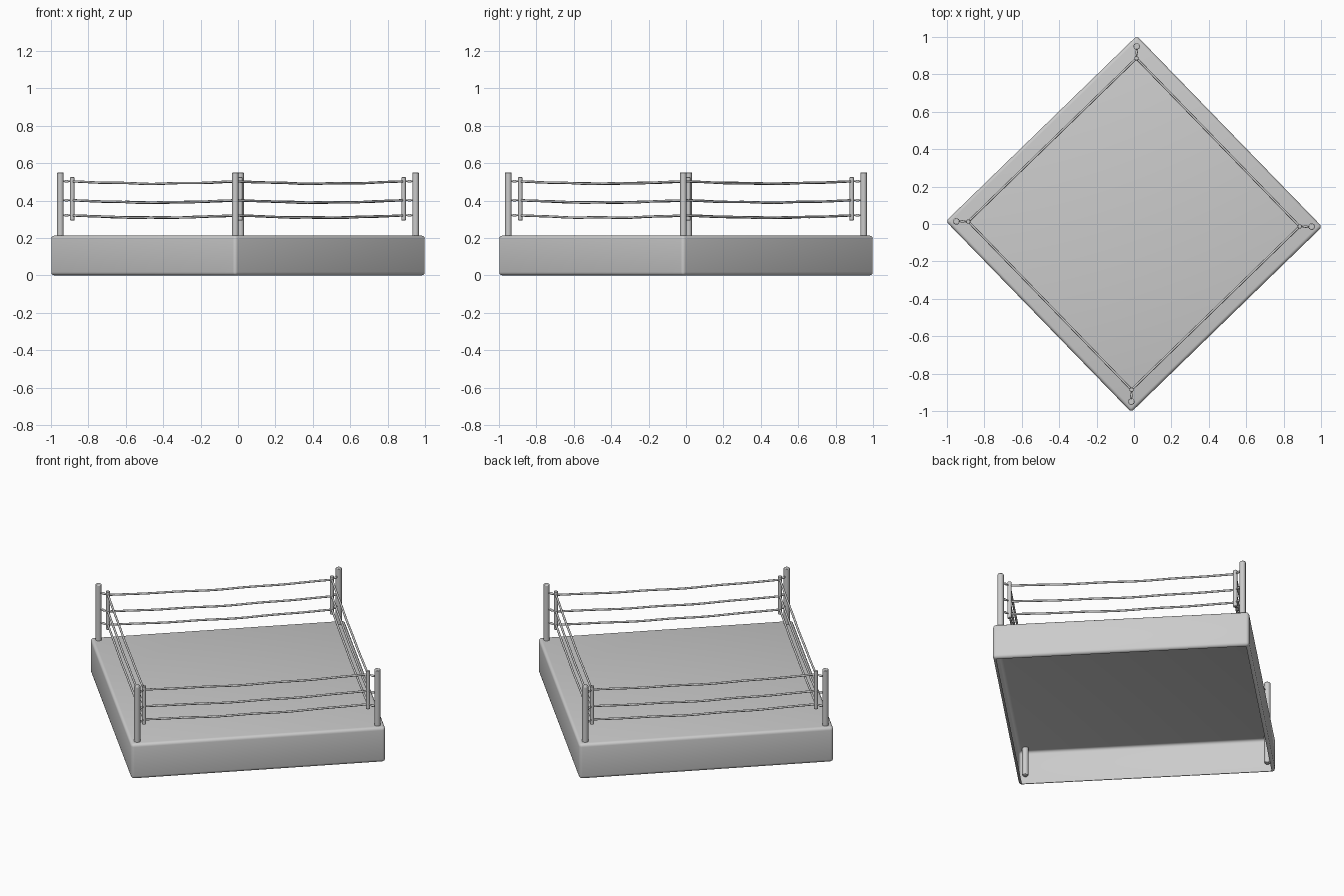
import bpy, bmesh, math
from mathutils import Vector

if "Cube" in bpy.data.objects:
    bpy.data.objects.remove(bpy.data.objects["Cube"])

TURN = math.radians(-0.85)          # slight twist of the diamond plan
POST_D, PAD_D = 0.95, 0.886         # distance of posts and pads from centre
ROPE_Z = (0.503, 0.402, 0.321)
DECK_TOP = 0.213


def corner(i, d, z=0.0):
    a = TURN + i * math.pi / 2
    return Vector((d * math.cos(a), d * math.sin(a), z))


def smooth(ob, angle=40):
    bpy.ops.object.select_all(action='DESELECT')
    ob.select_set(True)
    bpy.context.view_layer.objects.active = ob
    bpy.ops.object.shade_smooth_by_angle(angle=math.radians(angle))


def cylinder(name, p, z0, z1, r, sides=14):
    bpy.ops.mesh.primitive_cylinder_add(vertices=sides, radius=r, depth=z1 - z0,
                                        location=(p.x, p.y, (z0 + z1) / 2))
    ob = bpy.context.object
    ob.name = name
    b = ob.modifiers.new("edge", 'BEVEL')
    b.width, b.segments, b.limit_method = r * 0.2, 2, 'ANGLE'
    smooth(ob)
    return ob


def rope(name, pts, r):
    cu = bpy.data.curves.new(name, 'CURVE')
    cu.dimensions = '3D'
    cu.bevel_depth, cu.bevel_resolution = r, 2
    cu.use_fill_caps = True
    sp = cu.splines.new('POLY')
    sp.points.add(len(pts) - 1)
    for q, p in zip(sp.points, pts):
        q.co = (*p, 1)
    sp.use_smooth = True
    ob = bpy.data.objects.new(name, cu)
    bpy.context.collection.objects.link(ob)
    return ob


# platform: rounded shell, open underneath
me = bpy.data.meshes.new("platform")
bm = bmesh.new()
bmesh.ops.create_cube(bm, size=1)
side = 1.006 * math.sqrt(2)
for v in bm.verts:
    v.co = Vector((v.co.x * side, v.co.y * side, (v.co.z + 0.5) * DECK_TOP))
bmesh.ops.bevel(bm, geom=bm.edges[:], offset=0.018, segments=4, profile=0.5, affect='EDGES')
bm.normal_update()
bmesh.ops.delete(bm, geom=[f for f in bm.faces if f.normal.z < -0.99], context='FACES')
bm.to_mesh(me)
bm.free()
platform = bpy.data.objects.new("platform", me)
bpy.context.collection.objects.link(platform)
platform.rotation_euler.z = math.pi / 4 + TURN
smooth(platform)

for i in range(4):
    # corner post and its inner pad
    cylinder(f"corner_post_{i}", corner(i, POST_D), 0.04, 0.551, 0.0175)
    cylinder(f"corner_pad_{i}", corner(i, PAD_D), 0.294, 0.525, 0.0115)

    for k, z in enumerate(ROPE_Z):
        # tensioner between post and pad
        rope(f"tension_rod_{i}_{k}", [corner(i, PAD_D, z), corner(i, POST_D, z)], 0.004)
        bpy.ops.mesh.primitive_uv_sphere_add(segments=10, ring_count=6, radius=1,
                                             location=corner(i, 0.917, z),
                                             rotation=(0, 0, TURN + i * math.pi / 2))
        knob = bpy.context.object
        knob.name = f"tensioner_{i}_{k}"
        knob.scale = (0.016, 0.007, 0.007)
        smooth(knob, 60)

        # slightly sagging, wavy rope to the next corner
        a, b = corner(i, PAD_D, z), corner(i + 1, PAD_D, z)
        pts = []
        for n in range(25):
            t = n / 24
            p = a.lerp(b, t)
            p.z -= 0.012 * math.sin(math.pi * t)
            p.z += 0.002 * math.sin(math.pi * t) * math.sin(6 * math.pi * t + k + i)
            pts.append(p)
        rope(f"rope_{i}_{k}", pts, 0.0062)
